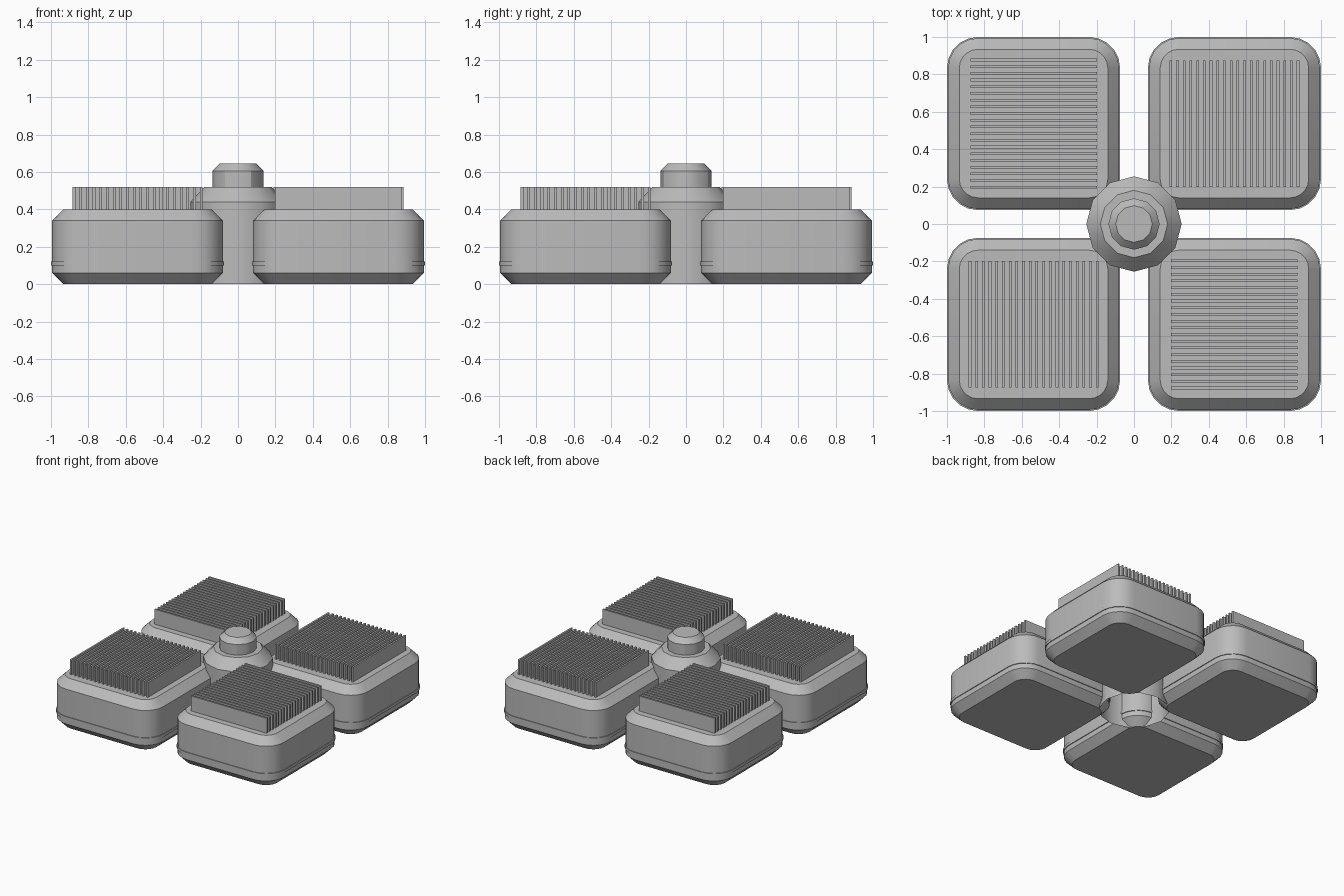
import bpy, math

if "Cube" in bpy.data.objects:
    bpy.data.objects.remove(bpy.data.objects["Cube"])

grey = bpy.data.materials.new("mid grey")
grey.diffuse_color = (0.5, 0.5, 0.5, 1)
grey.use_nodes = True
grey.node_tree.nodes["Principled BSDF"].inputs["Base Color"].default_value = grey.diffuse_color


def make(name, verts, faces, smooth=True):
    me = bpy.data.meshes.new(name)
    me.from_pydata(verts, [], faces)
    me.materials.append(grey)
    ob = bpy.data.objects.new(name, me)
    bpy.context.collection.objects.link(ob)
    if smooth:
        bpy.ops.object.select_all(action='DESELECT')
        ob.select_set(True)
        bpy.context.view_layer.objects.active = ob
        bpy.ops.object.shade_smooth_by_angle(angle=math.radians(30))
    return ob


def loft(name, rings, cap_bottom=True):
    n = len(rings[0])
    verts = [v for r in rings for v in r]
    faces = []
    for k in range(len(rings) - 1):
        for i in range(n):
            j = (i + 1) % n
            faces.append((k*n + i, k*n + j, k*n + n + j, k*n + n + i))
    faces.append(tuple(range(len(verts) - n, len(verts))))
    if cap_bottom:
        faces.append(tuple(reversed(range(n))))
    return make(name, verts, faces)


def rounded_square(cx, cy, half, radius, z, seg=5):
    pts = []
    for q in range(4):
        a0 = q * math.pi / 2
        sx = 1 if q in (0, 3) else -1
        sy = 1 if q in (0, 1) else -1
        for s in range(seg + 1):
            a = a0 + s / seg * math.pi / 2
            pts.append((cx + sx*(half - radius) + radius*math.cos(a),
                        cy + sy*(half - radius) + radius*math.sin(a), z))
    return pts


def circle(r, z, n=12):
    return [(r*math.cos(2*math.pi*i/n), r*math.sin(2*math.pi*i/n), z) for i in range(n)]


def boxes(name, items):
    verts, faces = [], []
    for cx, cy, hx, hy, z0, z1 in items:
        b = len(verts)
        verts += [(cx + sx*hx, cy + sy*hy, z) for z in (z0, z1)
                  for sx, sy in ((-1, -1), (1, -1), (1, 1), (-1, 1))]
        faces += [tuple(b + i for i in f) for f in
                  ((3, 2, 1, 0), (4, 5, 6, 7), (0, 1, 5, 4),
                   (1, 2, 6, 5), (2, 3, 7, 6), (3, 0, 4, 7))]
    return make(name, verts, faces, smooth=False)


C = 0.537
for label, sx, sy in (("back_right", 1, 1), ("back_left", -1, 1),
                      ("front_left", -1, -1), ("front_right", 1, -1)):
    cx, cy = sx*C, sy*C
    # chamfered pod body
    loft("pod_" + label, [rounded_square(cx, cy, h, r, z) for h, r, z in
         ((0.397, 0.10, 0), (0.457, 0.16, 0.06), (0.457, 0.16, 0.34), (0.397, 0.10, 0.40))])
    # thin raised band round the pod
    loft("band_" + label, [rounded_square(cx, cy, 0.463, 0.166, z) for z in (0.10, 0.122)])
    # cooling fins, direction alternating from pod to pod
    fins = []
    for i in range(20):
        d = -0.34 + 0.68*i/19
        if sx*sy > 0:
            fins.append((cx + d, cy, 0.007, 0.338, 0.39, 0.52))
        else:
            fins.append((cx, cy + d, 0.338, 0.007, 0.39, 0.52))
    boxes("fins_" + label, fins)

# central hub, open underneath
loft("hub", [circle(r, z) for r, z in ((0.255, 0), (0.255, 0.44), (0.18, 0.52))], cap_bottom=False)
# knob on top of the hub
loft("knob", [circle(r, z) for r, z in ((0.137, 0.51), (0.137, 0.605), (0.098, 0.645))])
